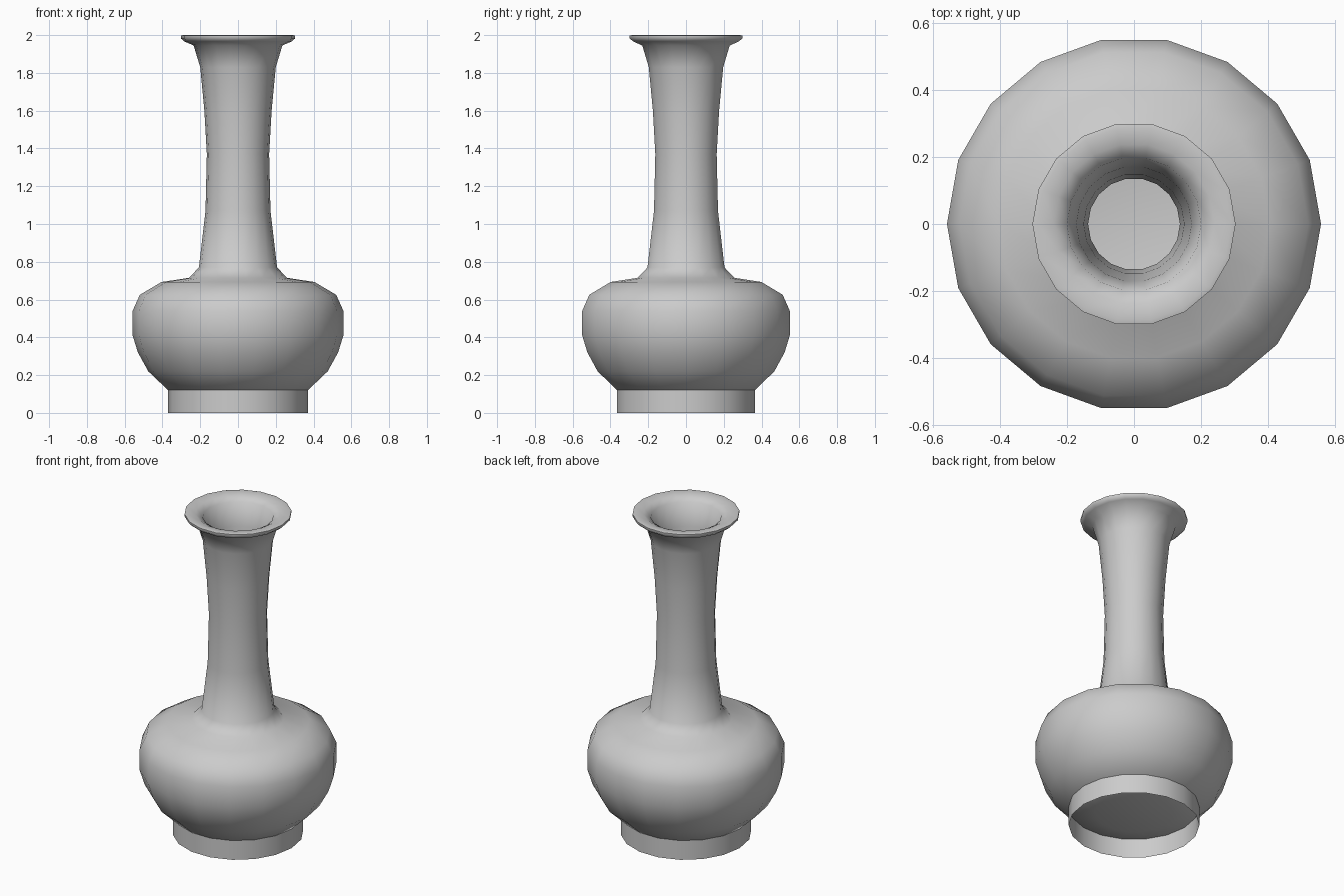
import bpy, bmesh, math

if "Cube" in bpy.data.objects:
    bpy.data.objects.remove(bpy.data.objects["Cube"])

SIDES = 18


def lathe(name, profile):
    """Spin an (r, z) profile around z; r = 0 closes to a pole."""
    bm = bmesh.new()
    rings = []
    for r, z in profile:
        n = 1 if r == 0 else SIDES
        rings.append([bm.verts.new((r * math.cos(math.tau * i / SIDES),
                                    r * math.sin(math.tau * i / SIDES), z))
                      for i in range(n)])
    for a, b in zip(rings, rings[1:]):
        for i in range(SIDES):
            j = (i + 1) % SIDES
            quad = [a[i % len(a)], a[j % len(a)], b[j % len(b)], b[i % len(b)]]
            bm.faces.new(list(dict.fromkeys(quad)))
    mesh = bpy.data.meshes.new(name)
    bm.to_mesh(mesh)
    bm.free()
    obj = bpy.data.objects.new(name, mesh)
    bpy.context.collection.objects.link(obj)
    bpy.ops.object.select_all(action='DESELECT')
    obj.select_set(True)
    bpy.context.view_layer.objects.active = obj
    bpy.ops.object.shade_smooth_by_angle(angle=math.radians(50))
    return obj


# Foot: thin open ring
lathe("foot_ring", [(0.37, 0), (0.37, 0.12)])

# Vase: underside, round belly, neck, flared lip, then the inner wall and floor
lathe("vase_body", [
    (0, 0.07), (0.22, 0.08), (0.37, 0.12),
    (0.475, 0.22), (0.53, 0.32), (0.558, 0.41), (0.558, 0.54),
    (0.52, 0.625), (0.405, 0.693), (0.26, 0.715), (0.207, 0.77),
    (0.172, 1.07), (0.165, 1.37), (0.178, 1.6), (0.2, 1.83),
    (0.235, 1.945), (0.285, 1.967), (0.303, 1.983), (0.303, 1.997),
    (0.29, 2.0), (0.24, 1.992), (0.2, 1.97),
    (0.172, 1.83), (0.15, 1.6), (0.137, 1.37), (0.144, 1.07),
    (0.178, 0.76), (0.25, 0.688), (0.395, 0.665), (0.5, 0.605),
    (0.53, 0.53), (0.53, 0.42), (0.505, 0.335), (0.45, 0.24),
    (0.36, 0.15), (0.2, 0.11), (0, 0.1)])
